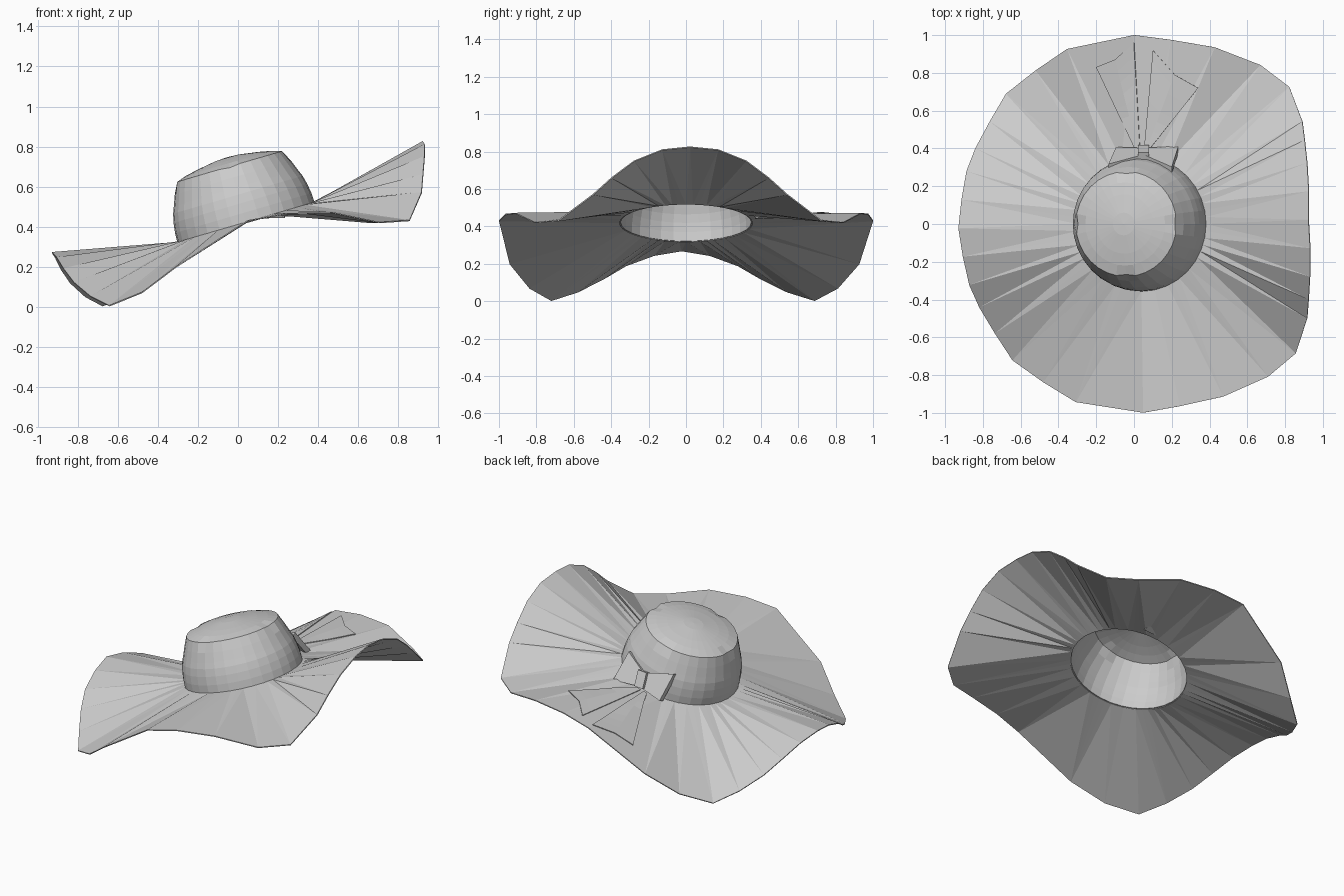
import bpy, bmesh, math
from math import sin, cos, pi, atan2
from mathutils import Vector, Matrix
from mathutils.bvhtree import BVHTree

if "Cube" in bpy.data.objects:
    bpy.data.objects.remove(bpy.data.objects["Cube"])

GREY = (0.6, 0.6, 0.6, 1)
felt = bpy.data.materials.new("grey_felt")
felt.use_nodes = True
felt.diffuse_color = GREY
felt.node_tree.nodes["Principled BSDF"].inputs["Base Color"].default_value = GREY


def make(name, verts, faces, thickness=0, offset=0):
    """Build a mesh object, optionally thickened into a sheet."""
    mesh = bpy.data.meshes.new(name)
    mesh.from_pydata(verts, [], faces)
    bm = bmesh.new()
    bm.from_mesh(mesh)
    bmesh.ops.recalc_face_normals(bm, faces=bm.faces)
    bm.to_mesh(mesh)
    bm.free()
    mesh.materials.append(felt)
    obj = bpy.data.objects.new(name, mesh)
    bpy.context.collection.objects.link(obj)
    if thickness:
        mod = obj.modifiers.new("sheet", "SOLIDIFY")
        mod.thickness, mod.offset = thickness, offset
    return obj


# Tilted frame shared by the crown and the brim opening
tilt = Matrix.Translation((0.04, 0, 0.42)) @ Matrix.Rotation(math.radians(-16.3), 4, "Y")


def ring(radius, height, count):
    return [tilt @ Vector((radius * cos(2 * pi * i / count), radius * sin(2 * pi * i / count), height))
            for i in range(count)]


# Crown: tapered side, sharp crease and shallow domed top
SEG = 32
profile = [(.357, 0), (.355, .05), (.348, .1), (.337, .145), (.323, .18), (.302, .235),
           (.278, .292), (.22, .309), (.157, .322), (.06, .337)]
CREASE = 6
verts, faces = [], []
for row, (r, h) in enumerate(profile):
    pts = ring(r, h, SEG)
    if row == CREASE:      # small darts pinched into the crease
        for k in range(0, SEG, SEG // 4):
            pts[k] = tilt @ Vector((.267 * cos(2 * pi * k / SEG), .267 * sin(2 * pi * k / SEG), h - .006))
    verts += pts
for row in range(len(profile) - 1):
    for i in range(SEG):
        j, a, b = (i + 1) % SEG, row * SEG, (row + 1) * SEG
        faces.append((a + i, a + j, b + j, b + i))
verts.append(tilt @ Vector((0, 0, .34)))
last = (len(profile) - 1) * SEG
faces += [(last + i, last + (i + 1) % SEG, len(verts) - 1) for i in range(SEG)]
make("crown", verts, faces, .008, -1)

# Brim: wavy rim joined to the opening by long pleat triangles
half = [(.925, 0, .825), (.93, .15, .81), (.925, .3, .75), (.915, .42, .66), (.905, .52, .57),
        (.84, .705, .43), (.69, .825, .42), (.45, .925, .47), (.22, .97, .465), (.025, 1, .43),
        (-.33, .935, .2), (-.5, .825, .07), (-.66, .705, .004), (-.75, .56, .05),
        (-.83, .42, .12), (-.88, .3, .19), (-.91, .15, .245), (-.93, 0, .27)]
turn = Matrix.Rotation(math.radians(1.4), 4, "Z")
rim = [turn @ Vector(p) for p in half]
rim += [turn @ Vector((x, -y, z)) for x, y, z in reversed(half[1:-1])]
INNER = 60
hole = ring(.355, 0, INNER)
center = Vector((.04, 0, 0))


def bearing(p):
    return atan2(p.y - center.y, p.x - center.x) % (2 * pi)


rim.sort(key=bearing)
hole.sort(key=bearing)
n, m = len(rim), len(hole)
verts, faces = rim + hole, []
i = j = 0
while i < n or j < m:
    next_rim = bearing(rim[(i + 1) % n]) + (2 * pi if i + 1 >= n else 0)
    next_hole = bearing(hole[(j + 1) % m]) + (2 * pi if j + 1 >= m else 0)
    if j >= m or (i < n and next_rim < next_hole):
        faces.append((i % n, (i + 1) % n, n + j % m))
        i += 1
    else:
        faces.append((i % n, n + (j + 1) % m, n + j % m))
        j += 1
make("brim", verts, faces, .006)
brim_tree = BVHTree.FromPolygons(verts, faces)


def on_brim(p, lift=.009):
    hit = brim_tree.ray_cast(Vector((p.x, p.y, 2)), Vector((0, 0, -1)))[0]
    return Vector((p.x, p.y, (hit.z if hit else .45) + lift))


# Ribbon tails: flat strips with a notched end, lying on the brim
def tail(name, root, corner_a, notch, corner_b):
    start = [Vector(root) + Vector((dx, 0)) for dx in (-.012, 0, .012)]
    ends = [Vector(c) for c in (corner_a, notch, corner_b)]
    rows, grid = 8, []
    for k in range(rows + 1):
        grid += [on_brim(s.lerp(e, k / rows)) for s, e in zip(start, ends)]
    quads = [(3 * k + c, 3 * k + c + 1, 3 * k + c + 4, 3 * k + c + 3)
             for k in range(rows) for c in range(2)]
    make(name, grid, quads, .005)


tail("ribbon_tail_left", (.065, .39), (.1, .92), (.215, .79), (.34, .72))
tail("ribbon_tail_right", (.02, .39), (-.2, .83), (-.1, .87), (0, .96))


# Bow: two flared loops and a knot leaning against the back of the crown
def wedge(name, inner, outer, thick):
    """Solid between two upright edges, thickened toward the back."""
    back = Vector((0, thick, thick * .4))
    loop = [Vector(p) for p in (*inner, *reversed(outer))]
    pts = [p - back / 2 for p in loop] + [p + back / 2 for p in loop]
    sides = [(k, (k + 1) % 4, (k + 1) % 4 + 4, k + 4) for k in range(4)]
    make(name, pts, [(0, 1, 2, 3), (7, 6, 5, 4)] + sides)


knot_edge = ((.05, .35, .53), (.05, .385, .45))
wedge("bow_loop_left", knot_edge, ((.2, .285, .6), (.235, .395, .45)), .035)
wedge("bow_loop_right", knot_edge, ((-.135, .3, .55), (-.095, .39, .4)), .035)
wedge("bow_knot", ((.02, .35, .535), (.02, .39, .445)), ((.08, .35, .54), (.08, .39, .45)), .055)
